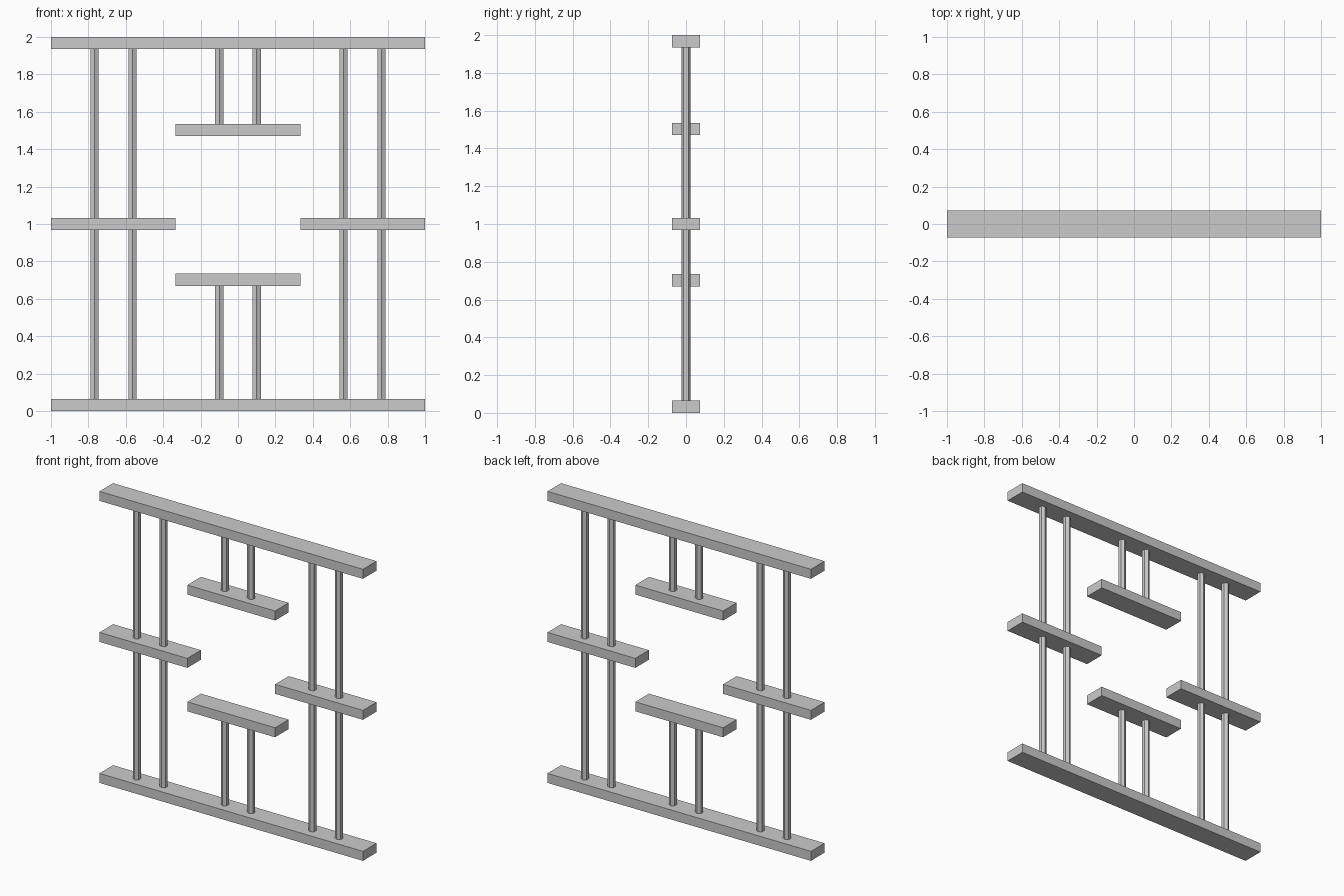
import bpy

if "Cube" in bpy.data.objects:
    bpy.data.objects.remove(bpy.data.objects["Cube"])

DEPTH = 0.147      # board depth along y
THICK = 0.065      # board thickness
POST_R = 0.025     # hexagonal post radius


def board(name, x0, x1, z):
    """Flat board from x0 to x1, centred at height z."""
    bpy.ops.mesh.primitive_cube_add(size=1, location=((x0 + x1) / 2, 0, z))
    ob = bpy.context.object
    ob.name = name
    ob.scale = (x1 - x0, DEPTH, THICK)
    bpy.ops.object.transform_apply(location=False, rotation=False, scale=True)


def post(name, x, z0, z1):
    """Six-sided upright with corners toward front and back."""
    bpy.ops.mesh.primitive_cylinder_add(vertices=6, radius=POST_R, depth=z1 - z0,
                                        location=(x, 0, (z0 + z1) / 2))
    bpy.context.object.name = name


LOW, HIGH = THICK, 2 - THICK
MID, UPPER, LOWER = 1.0, 1.503, 0.702
HALF = THICK / 2

# Full-width top and bottom boards
board("bottom_board", -1, 1, HALF)
board("top_board", -1, 1, 2 - HALF)

# Short centre shelves
board("upper_shelf", -0.333, 0.333, UPPER)
board("lower_shelf", -0.333, 0.333, LOWER)

for side, s in (("left", -1), ("right", 1)):
    # Side shelves
    a, b = sorted((s, s * 0.333))
    board(f"{side}_shelf", a, b, MID)
    # Paired outer posts, above and below the side shelf
    for label, x in (("outer", 0.767), ("inner", 0.565)):
        post(f"{side}_{label}_lower_post", s * x, LOW, MID - HALF)
        post(f"{side}_{label}_upper_post", s * x, MID + HALF, HIGH)
    # Centre shelf posts: hanging above, standing below
    post(f"{side}_hanging_post", s * 0.1, UPPER + HALF, HIGH)
    post(f"{side}_standing_post", s * 0.1, LOW, LOWER - HALF)
